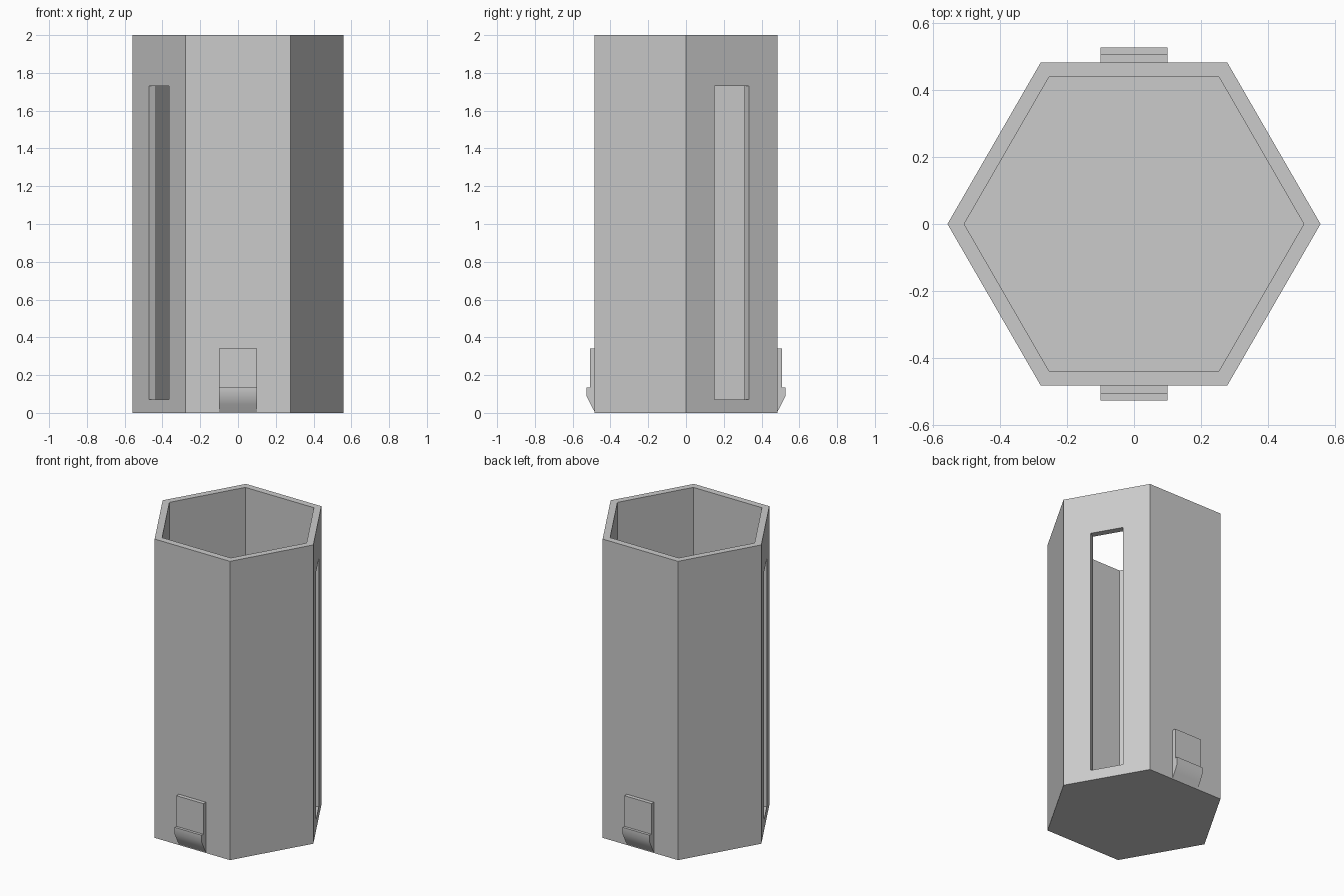
import bpy
import bmesh
from math import cos, sin, pi, radians
from mathutils import Matrix, Vector

default_cube = bpy.data.objects.get("Cube")
if default_cube:
    bpy.data.objects.remove(default_cube, do_unlink=True)

HEIGHT = 2.0
OUTER_R = 0.558
INNER_R = 0.508
FLOOR = 0.045
APOTHEM = OUTER_R * cos(pi / 6)

grey = bpy.data.materials.new("plain grey")
grey.use_nodes = True
grey.diffuse_color = (0.6, 0.6, 0.6, 1)
grey.node_tree.nodes["Principled BSDF"].inputs["Base Color"].default_value = grey.diffuse_color


def prism(name, outline, direction):
    """Extrude a closed outline of 3D points along a direction."""
    bm = bmesh.new()
    face = bm.faces.new([bm.verts.new(p) for p in outline])
    grown = bmesh.ops.extrude_face_region(bm, geom=[face], use_keep_orig=True)
    verts = [g for g in grown["geom"] if isinstance(g, bmesh.types.BMVert)]
    bmesh.ops.translate(bm, verts=verts, vec=Vector(direction))
    bmesh.ops.recalc_face_normals(bm, faces=bm.faces)
    mesh = bpy.data.meshes.new(name)
    bm.to_mesh(mesh)
    bm.free()
    mesh.materials.append(grey)
    obj = bpy.data.objects.new(name, mesh)
    bpy.context.collection.objects.link(obj)
    return obj


def hexagon(radius, z):
    return [(radius * cos(i * pi / 3), radius * sin(i * pi / 3), z) for i in range(6)]


def activate(obj):
    bpy.ops.object.select_all(action="DESELECT")
    obj.select_set(True)
    bpy.context.view_layer.objects.active = obj


def cut(target, cutter):
    cutter.hide_render = True
    mod = target.modifiers.new("cut", "BOOLEAN")
    mod.operation = "DIFFERENCE"
    mod.solver = "EXACT"
    mod.object = cutter
    activate(target)
    bpy.ops.object.modifier_apply(modifier=mod.name)
    bpy.data.objects.remove(cutter, do_unlink=True)


# Hexagonal cup with a closed floor
body = prism("hexagonal_body", hexagon(OUTER_R, 0), (0, 0, HEIGHT))
cut(body, prism("cavity_cutter", hexagon(INNER_R, FLOOR), (0, 0, HEIGHT)))

# Tall slot passing through two opposite walls
slot = prism("slot_cutter",
             [(-1, -0.105, 0.07), (1, -0.105, 0.07), (1, 0.105, 0.07), (-1, 0.105, 0.07)],
             (0, 0, 1.66))
slot.data.transform(Matrix.Rotation(radians(30), 4, "Z"))
cut(body, slot)

# Snap clips low on the front and back: (outward offset, height) profile
clip_profile = [(-0.01, 0.005), (0, 0.005), (0.022, 0.045), (0.044, 0.09),
                (0.044, 0.135), (0.026, 0.135), (0.026, 0.34), (-0.01, 0.34)]
for name, side in (("front_clip", -1), ("back_clip", 1)):
    outline = [(-0.1, side * (APOTHEM + d), z) for d, z in clip_profile]
    clip = prism(name, outline, (0.2, 0, 0))
    activate(clip)
    bpy.ops.object.shade_smooth_by_angle(angle=radians(30))
